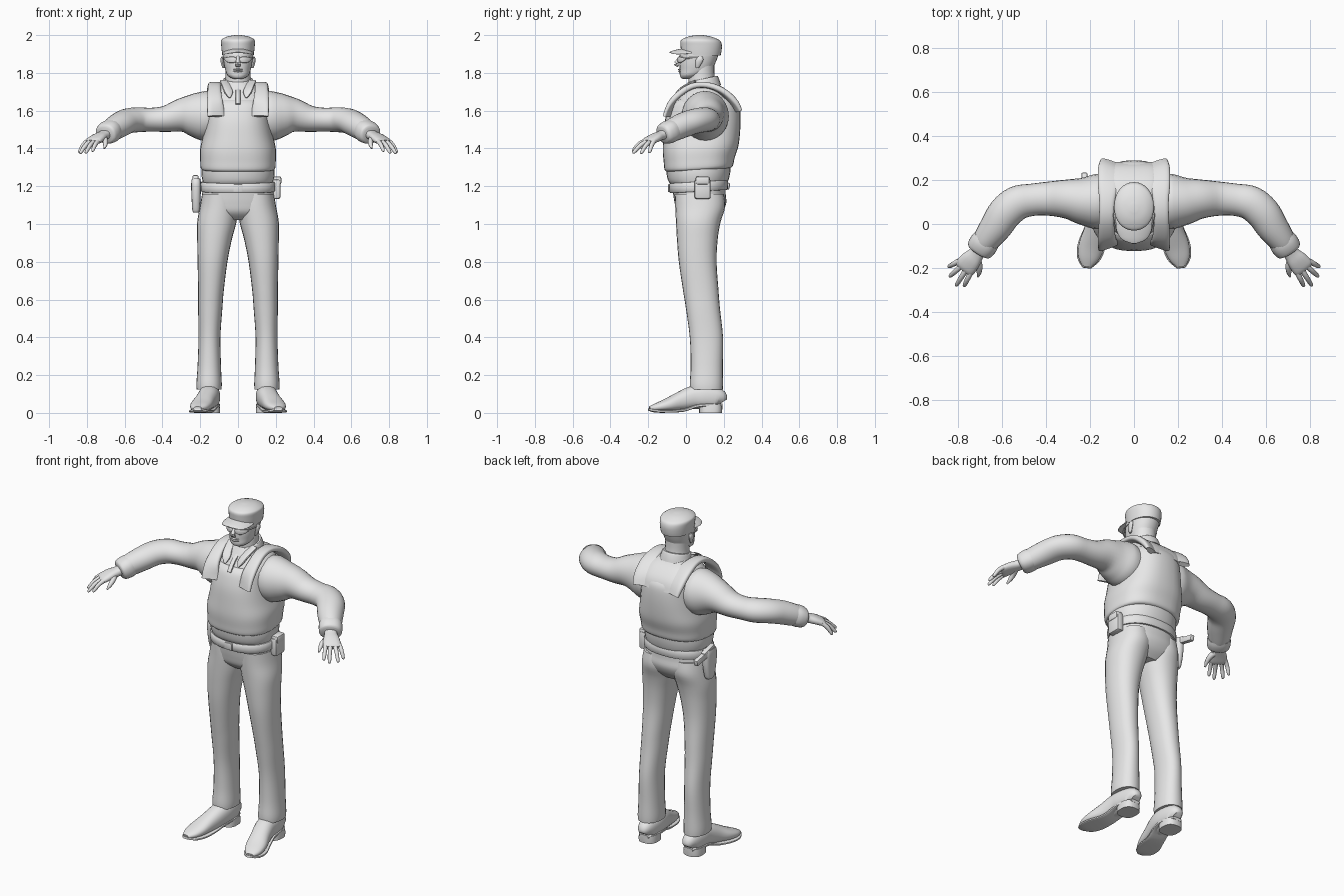
import bpy, bmesh, math
from mathutils import Vector

grey = bpy.data.materials.new("plain_grey")
grey.diffuse_color = (0.8, 0.8, 0.8, 1)
UP = Vector((0, 0, 1))


def finish(name, bm, mirror=False, angle=40):
    bmesh.ops.recalc_face_normals(bm, faces=bm.faces)
    me = bpy.data.meshes.new(name)
    bm.to_mesh(me)
    bm.free()
    me.materials.append(grey)
    ob = bpy.data.objects.new(name, me)
    bpy.context.collection.objects.link(ob)
    bpy.ops.object.select_all(action='DESELECT')
    ob.select_set(True)
    bpy.context.view_layer.objects.active = ob
    bpy.ops.object.shade_smooth_by_angle(angle=math.radians(angle))
    if mirror:
        ob.modifiers.new("mirror", 'MIRROR').use_mirror_merge = False
    return ob


def spline(secs, steps):
    """Smooth interpolation through sections (x, y, z, half_width, half_depth)."""
    out = []
    for i in range(len(secs) - 1):
        p = [secs[max(0, min(len(secs) - 1, i + k))] for k in (-1, 0, 1, 2)]
        for s in range(steps):
            t = s / steps
            out.append([0.5 * (2 * b + (c - a) * t + (2 * a - 5 * b + 4 * c - d) * t * t
                               + (3 * b - a - 3 * c + d) * t ** 3) for a, b, c, d in zip(*p)])
    return out + [list(secs[-1])]


def loft(name, secs, n=24, p=2.0, flat=False, tilt=0.0, steps=4, mirror=False, warp=None, angle=40):
    """Skin of superellipse rings; flat keeps the rings level (plus a y tilt)."""
    secs = spline(secs, steps)
    bm = bmesh.new()
    rings = []
    for i, (x, y, z, a, b) in enumerate(secs):
        q, r = secs[max(i - 1, 0)], secs[min(i + 1, len(secs) - 1)]
        t = UP if flat else (Vector(r[:3]) - Vector(q[:3])).normalized()
        u = Vector((1, 0, 0)) if flat else UP.cross(t).normalized()
        v = t.cross(u)
        ring = []
        for k in range(n):
            w = math.tau * k / n
            c, s = math.cos(w), math.sin(w)
            co = Vector((x, y, z)) + u * math.copysign(abs(c) ** (2 / p), c) * max(a, .001) \
                + v * math.copysign(abs(s) ** (2 / p), s) * max(b, .001)
            if flat:
                co.z += tilt * (co.y - y)
            if warp:
                co = warp(co)
            ring.append(bm.verts.new(co))
        rings.append(ring)
    for r0, r1 in zip(rings, rings[1:]):
        for k in range(n):
            bm.faces.new((r0[k], r0[(k + 1) % n], r1[(k + 1) % n], r1[k]))
    bm.faces.new(rings[0])
    bm.faces.new(rings[-1])
    return finish(name, bm, mirror, angle)


def column(name, rows, x=0.0, **kw):
    """Upright body part from rows (z, y_front, y_back, half_width)."""
    return loft(name, [(x, (f + b) / 2, z, w, (b - f) / 2) for z, f, b, w in rows], flat=True, **kw)


def box(name, centre, size, bevel=0.008, mirror=False, rot=0.0):
    bm = bmesh.new()
    bmesh.ops.create_cube(bm, size=1)
    bmesh.ops.scale(bm, vec=size, verts=bm.verts)
    bmesh.ops.bevel(bm, geom=bm.edges[:], offset=bevel, segments=2, affect='EDGES', profile=.5)
    ob = finish(name, bm, mirror)
    for v in ob.data.vertices:
        y, z = v.co.y, v.co.z
        v.co = Vector((v.co.x, y * math.cos(rot) - z * math.sin(rot),
                       y * math.sin(rot) + z * math.cos(rot))) + Vector(centre)
    return ob


# Trousers: hips and two legs
column("hips", [(1.02, .0, .15, .13), (1.06, -.045, .19, .185), (1.11, -.06, .213, .197),
                (1.16, -.068, .21, .19), (1.21, -.075, .21, .185)], n=32, p=2.3)
loft("leg", [(.153, .108, .125, .066, .087), (.153, .108, .16, .067, .088), (.152, .11, .25, .062, .085),
             (.151, .108, .4, .058, .088), (.147, .09, .55, .064, .09), (.143, .078, .65, .068, .094),
             (.135, .062, .8, .079, .1), (.124, .06, .92, .092, .108), (.112, .065, 1.01, .104, .118),
             (.1, .075, 1.09, .102, .132), (.1, .07, 1.16, .09, .13)], flat=True, p=2.2, mirror=True)

# Shoes
loft("shoe", [(.148, .19, .055, .025, .03), (.148, .17, .075, .045, .055), (.15, .1, .085, .056, .065),
              (.155, .04, .082, .056, .062), (.172, -.03, .062, .055, .05), (.193, -.1, .042, .058, .034),
              (.207, -.155, .03, .047, .022), (.214, -.192, .022, .022, .012)], p=2.3, mirror=True)
loft("sole", [(.148, .192, .012 + .03, .03, .008), (.149, .12, .042, .054, .009), (.156, .05, .036, .052, .009),
              (.172, -.02, .014, .052, .008), (.193, -.1, .009, .063, .008), (.208, -.16, .01, .051, .008),
              (.214, -.199, .018, .02, .006)], p=4, mirror=True)
column("heel", [(0, .07, .19, .055), (.02, .07, .192, .055), (.045, .065, .192, .052)],
       x=.15, p=2.6, steps=1, mirror=True)

# Shirt body, bloused over the belt
column("shirt", [(1.2, -.07, .205, .178), (1.225, -.092, .222, .187), (1.26, -.102, .232, .193),
                 (1.3, -.105, .237, .192), (1.36, -.1, .24, .185), (1.5, -.09, .25, .17),
                 (1.6, -.075, .25, .175), (1.66, -.05, .23, .172), (1.705, -.02, .205, .14),
                 (1.735, .0, .18, .095), (1.75, .01, .17, .075)], n=32, p=2.2)
# Vest with shoulder straps
column("vest", [(1.285, -.09, .225, .18), (1.295, -.112, .247, .197), (1.34, -.118, .258, .2),
                (1.4, -.123, .277, .2), (1.47, -.12, .286, .185), (1.55, -.113, .289, .172),
                (1.61, -.098, .283, .165), (1.645, -.082, .262, .158), (1.665, -.06, .235, .14)],
       n=36, p=2.5, tilt=.06)
loft("vest_strap", [(.115, -.1, 1.57, .05, .012), (.122, -.075, 1.645, .042, .016), (.125, -.02, 1.7, .036, .017),
                    (.124, .04, 1.732, .034, .016), (.122, .11, 1.735, .036, .016), (.115, .18, 1.71, .05, .018),
                    (.1, .24, 1.655, .065, .02), (.09, .27, 1.6, .065, .014)], p=3, mirror=True)
loft("vest_back_yoke", [(0, .13, 1.735, .085, .012), (0, .19, 1.71, .1, .015),
                        (0, .245, 1.655, .105, .018), (0, .272, 1.6, .1, .012)], p=3)

# Sleeves with cuffs
loft("sleeve", [(.1, .105, 1.575, .115, .115), (.17, .102, 1.572, .125, .132), (.235, .105, 1.576, .108, .116),
                (.3, .113, 1.575, .09, .09), (.38, .115, 1.557, .078, .07), (.46, .11, 1.552, .073, .063),
                (.53, .095, 1.552, .078, .066), (.585, .05, 1.545, .078, .066), (.625, -.01, 1.525, .073, .066),
                (.665, -.065, 1.5, .063, .062), (.69, -.1, 1.482, .055, .055)], mirror=True)
loft("cuff", [(.668, -.07, 1.497, .062, .058), (.682, -.09, 1.488, .066, .06), (.7, -.115, 1.475, .062, .054),
              (.706, -.124, 1.471, .05, .042)], p=2.3, steps=3, mirror=True)

# Hands: palm, fingers and thumb
loft("palm", [(.69, -.1, 1.482, .034, .028), (.715, -.135, 1.468, .036, .024), (.74, -.165, 1.456, .046, .023),
              (.765, -.195, 1.44, .05, .019), (.775, -.207, 1.433, .044, .012)],
     n=16, p=2.4, mirror=True)
tips = [(.843, -.195, 1.378), (.838, -.24, 1.374), (.808, -.282, 1.376), (.772, -.284, 1.386)]
for i, tip in enumerate(tips):
    k = .036 - .024 * i
    base = Vector((.765 + .78 * k, -.19 + .62 * k, 1.442))
    tip = Vector(tip)
    mid = base.lerp(tip, .5) + Vector((0, 0, .009))
    loft("finger_%d" % (i + 1), [(*base, .013, .013), (*mid, .0115, .012),
                                 (*base.lerp(tip, .9), .009, .009), (*tip, .003, .003)],
         n=10, steps=3, mirror=True)
loft("thumb", [(.715, -.15, 1.46, .018, .018), (.702, -.19, 1.44, .015, .015), (.703, -.22, 1.418, .011, .011),
               (.708, -.24, 1.4, .004, .004)], n=10, steps=3, mirror=True)

# Neck, collar and its flaps
column("neck", [(1.7, .015, .165, .075), (1.76, .012, .155, .068), (1.8, .015, .15, .066),
                (1.86, .03, .15, .066)])
column("collar", [(1.715, -.01, .185, .094), (1.74, .0, .178, .086), (1.765, .008, .168, .078),
                  (1.768, .014, .162, .072)], tilt=.22, steps=3)
loft("collar_flap", [(.075, .05, 1.757, .022, .007), (.062, -.005, 1.728, .024, .008),
                     (.05, -.04, 1.698, .024, .008), (.044, -.062, 1.668, .005, .004)],
     n=12, p=3, mirror=True)
loft("placket", [(0, -.005, 1.715, .012, .005), (0, -.045, 1.685, .013, .007), (0, -.085, 1.635, .013, .007)],
     n=12, p=3)

# Head and face
column("head", [(1.768, -.018, .03, .022), (1.775, -.028, .06, .04), (1.79, -.033, .09, .057),
                (1.815, -.033, .135, .067), (1.845, -.034, .152, .074), (1.875, -.033, .165, .078),
                (1.9, -.032, .172, .08), (1.94, -.015, .17, .076)], n=28, p=2.2)
loft("nose", [(0, -.03, 1.885, .009, .008), (0, -.042, 1.865, .01, .01), (0, -.052, 1.848, .014, .011),
              (0, -.04, 1.835, .013, .006)], n=12)
for nm, z, h in (("upper_lip", 1.818, .005), ("lower_lip", 1.808, .005)):
    loft(nm, [(-.024, -.025, z, .004, .002), (0, -.034, z, .008, h), (.024, -.025, z, .004, .002)], n=10)
loft("ear", [(.076, .06, 1.825, .006, .008), (.081, .065, 1.845, .008, .015),
             (.085, .072, 1.87, .008, .02), (.082, .075, 1.888, .005, .01)],
     flat=True, n=12, steps=3, mirror=True)
# Glasses
loft("glasses_lens", [(.006, -.039, 1.872, .004, .006), (.018, -.04, 1.87, .005, .015),
                      (.038, -.035, 1.869, .005, .017), (.058, -.02, 1.871, .005, .013),
                      (.07, -.003, 1.876, .004, .005)], n=12, p=2.5, mirror=True)
loft("glasses_temple", [(.066, -.012, 1.878, .004, .004), (.08, .025, 1.879, .003, .004),
                        (.084, .075, 1.88, .003, .004)], n=8, steps=2, mirror=True)

# Cap with curved brim
column("cap", [(1.892, -.022, .183, .083), (1.915, -.026, .188, .086), (1.945, -.029, .19, .089),
               (1.968, -.029, .183, .09), (1.98, -.018, .165, .082), (1.993, .015, .13, .055),
               (2.0, .055, .09, .015)], n=32, p=2.1)


def droop(co):
    return Vector((co.x, co.y, co.z - 3.5 * co.x ** 2))


loft("cap_brim", [(0, .03, 1.928, .083, .006), (0, -.02, 1.923, .081, .006), (0, -.055, 1.916, .068, .006),
                  (0, -.075, 1.911, .047, .005), (0, -.087, 1.908, .015, .003)], n=32, p=2.5, warp=droop)

# Belt, buckle, pouch and holstered sidearm
column("belt", [(1.172, -.078, .215, .19), (1.178, -.088, .222, .198), (1.218, -.09, .223, .197),
                (1.224, -.08, .216, .19)], n=32, p=2.3, tilt=.06, steps=2)
box("buckle", (0, -.088, 1.19), (.05, .014, .042), .004)
box("pouch", (.203, .088, 1.185), (.044, .086, .105), .012)
box("pouch_flap", (.206, .088, 1.23), (.048, .076, .045), .012)
column("holster", [(1.06, .07, .115, .014), (1.075, .06, .125, .02), (1.14, .045, .14, .024),
                   (1.21, .04, .145, .026), (1.24, .05, .14, .022)], x=-.222, p=3, n=16)
box("sidearm_slide", (-.225, .11, 1.228), (.03, .1, .04), .006, rot=-.25)
box("sidearm_grip", (-.225, .185, 1.208), (.028, .095, .036), .008, rot=-.2)
